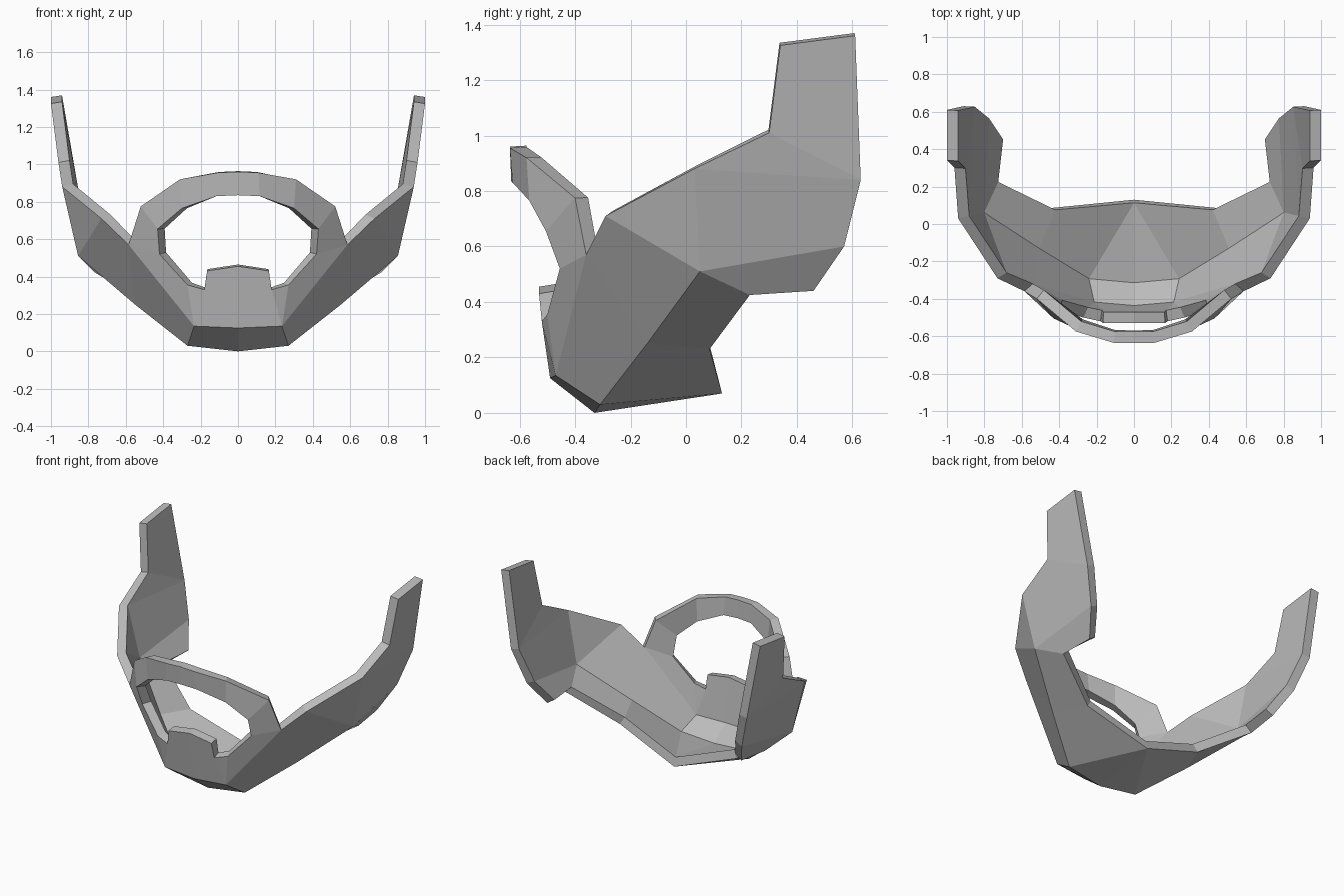
import bpy, bmesh
from mathutils import Vector

cube = bpy.data.objects.get("Cube")
if cube:
    bpy.data.objects.remove(cube, do_unlink=True)

grey = bpy.data.materials.new("mid_grey")
grey.use_nodes = True
grey.diffuse_color = (0.5, 0.5, 0.5, 1)
grey.node_tree.nodes["Principled BSDF"].inputs["Base Color"].default_value = (0.5, 0.5, 0.5, 1)

# Corner points of the left half of the outer skin
points = {
    # cheek strap
    "tip_front": (1.0, .34, 1.325), "tip_back": (1.0, .61, 1.36),
    "strap_notch": (.96, .30, 1.01), "strap_back": (.91, .63, .84),
    "cheek_top": (.94, .03, .88), "cheek_low": (.855, .05, .51),
    "heel_back": (.83, .57, .60), "heel_low": (.75, .46, .44), "heel_front": (.77, .23, .425),
    # jaw and chin
    "jaw_top": (.73, -.29, .71), "ring_root": (.585, -.36, .57),
    "jaw_low": (.55, -.14, .25), "jaw_back": (.45, .085, .23), "throat": (0, .13, .07),
    "chin_low": (.27, -.31, .03), "chin_low_mid": (0, -.33, 0),
    "chin": (.235, -.47, .135), "chin_mid": (0, -.49, .125),
    # mouth ring
    "ring_side": (.52, -.40, .775), "ring_upper": (.31, -.575, .92),
    "ring_top": (.11, -.635, .955), "ring_mid": (0, -.635, .96),
    "hole_mid": (0, -.63, .835), "hole_top": (.115, -.625, .83), "hole_upper": (.30, -.565, .765),
    "hole_side": (.43, -.505, .655), "hole_low": (.42, -.455, .52),
    "hole_base": (.27, -.50, .355), "tab_root": (.18, -.52, .33),
    "tab_top": (.165, -.53, .43), "tab_mid": (0, -.53, .455),
}
panels = [
    "tip_front tip_back strap_back strap_notch",
    "strap_notch strap_back cheek_top",
    "cheek_top strap_back heel_back cheek_low",
    "cheek_low heel_back heel_low heel_front",
    "cheek_low heel_front jaw_back jaw_low",
    "jaw_top cheek_top cheek_low",
    "ring_root jaw_top cheek_low jaw_low",
    "chin ring_root jaw_low chin_low",
    "chin_low jaw_low jaw_back throat",
    "chin_low throat chin_low_mid",
    "chin chin_low chin_low_mid chin_mid",
    "chin chin_mid tab_mid tab_top tab_root",
    "chin tab_root hole_base",
    "chin hole_base hole_low ring_root",
    "ring_root hole_low hole_side ring_side",
    "ring_side hole_side hole_upper ring_upper",
    "ring_upper hole_upper hole_top ring_top",
    "ring_top hole_top hole_mid ring_mid",
]

# Half skin with every face pointing outward
bm = bmesh.new()
verts = {name: bm.verts.new(co) for name, co in points.items()}
for panel in panels:
    bm.faces.new([verts[name] for name in panel.split()])
bmesh.ops.recalc_face_normals(bm, faces=bm.faces)
bm.normal_update()
inside = Vector((0, .3, .8))
if sum(f.normal.dot(f.calc_center_median() - inside) * f.calc_area() for f in bm.faces) < 0:
    bmesh.ops.reverse_faces(bm, faces=bm.faces)
mesh = bpy.data.meshes.new("jaw_guard")
bm.to_mesh(mesh)
bm.free()
mesh.materials.append(grey)
guard = bpy.data.objects.new("jaw_guard", mesh)
bpy.context.collection.objects.link(guard)

# Mirror to the right side, then thicken inward
mirror = guard.modifiers.new("mirror", 'MIRROR')
mirror.use_clip = True
mirror.merge_threshold = 0.001
shell = guard.modifiers.new("thickness", 'SOLIDIFY')
shell.thickness = 0.06
shell.offset = -1
shell.use_even_offset = True
shell.use_quality_normals = True
